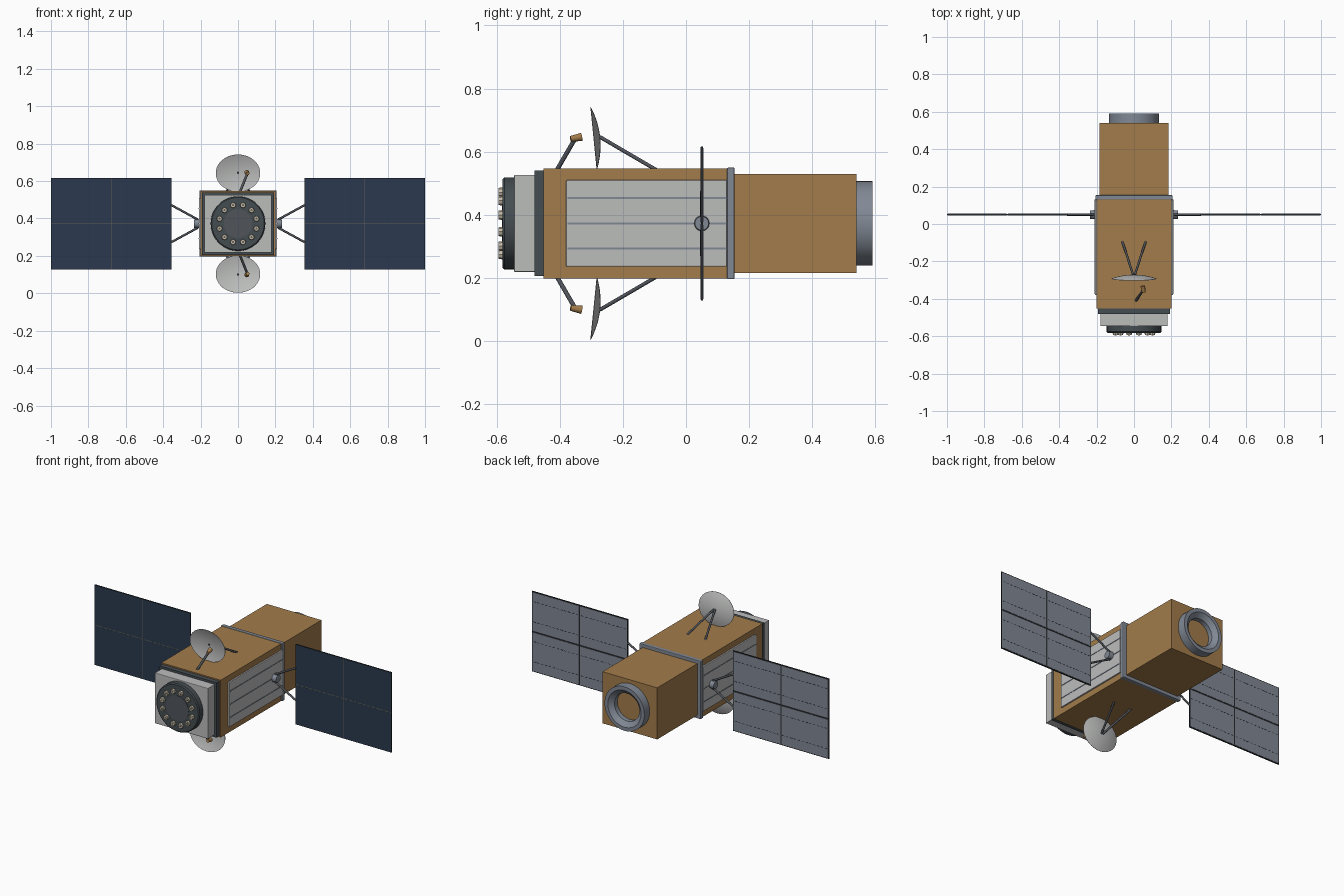
import bpy, bmesh, math
from mathutils import Vector, Matrix

if "Cube" in bpy.data.objects:
    bpy.data.objects.remove(bpy.data.objects["Cube"], do_unlink=True)

CZ = 0.3725  # height of the long axis


def material(name, rgb):
    m = bpy.data.materials.new(name)
    m.use_nodes = True
    m.diffuse_color = (*rgb, 1)
    m.node_tree.nodes["Principled BSDF"].inputs["Base Color"].default_value = (*rgb, 1)
    return m


GOLD = material("gold foil", (0.36, 0.20, 0.07))
LIGHT = material("light grey", (0.50, 0.51, 0.50))
STEEL = material("blue grey metal", (0.22, 0.25, 0.30))
SLATE = material("dark slate", (0.06, 0.075, 0.085))
DARK = material("near black", (0.02, 0.022, 0.025))
BLUE = material("solar blue", (0.024, 0.042, 0.078))
STRUT = material("strut grey", (0.08, 0.09, 0.105))
BEIGE = material("pale beige", (0.55, 0.50, 0.40))
BRONZE = material("dull bronze", (0.13, 0.115, 0.085))


def finish(bm, name, mat, smooth=False):
    bmesh.ops.recalc_face_normals(bm, faces=bm.faces)
    mesh = bpy.data.meshes.new(name)
    bm.to_mesh(mesh)
    bm.free()
    mesh.materials.append(mat)
    ob = bpy.data.objects.new(name, mesh)
    bpy.context.collection.objects.link(ob)
    if smooth:
        bpy.ops.object.select_all(action="DESELECT")
        ob.select_set(True)
        bpy.context.view_layer.objects.active = ob
        bpy.ops.object.shade_smooth_by_angle(angle=math.radians(35))
    return ob


def add_box(bm, x, y, z):
    """Box from three (low, high) ranges."""
    rs = (x, y, z)
    mid = Vector([(a + b) / 2 for a, b in rs])
    size = Vector([abs(b - a) for a, b in rs])
    bmesh.ops.create_cube(bm, size=1, matrix=Matrix.Translation(mid) @ Matrix.Diagonal(size.to_4d()))


def box(name, mat, x, y, z, bevel=0):
    bm = bmesh.new()
    add_box(bm, x, y, z)
    if bevel:
        bmesh.ops.bevel(bm, geom=bm.edges[:], offset=bevel, segments=2, profile=0.5, affect="EDGES")
    return finish(bm, name, mat)


def axis_box(name, mat, half_x, y, half_z, bevel=0):
    return box(name, mat, (-half_x, half_x), y, (CZ - half_z, CZ + half_z), bevel)


def add_rod(bm, a, b, r1, r2, sides):
    a, b = Vector(a), Vector(b)
    turn = (b - a).to_track_quat("Z", "Y").to_matrix().to_4x4()
    bmesh.ops.create_cone(bm, cap_ends=True, segments=sides, radius1=r1, radius2=r2,
                          depth=(b - a).length, matrix=Matrix.Translation((a + b) / 2) @ turn)


def rod(name, mat, a, b, r1, r2=None, sides=12):
    bm = bmesh.new()
    add_rod(bm, a, b, r1, r1 if r2 is None else r2, sides)
    return finish(bm, name, mat, True)


def lathe(name, mat, profile, sides=48, loop=False, matrix=None):
    """Turn (radius, y) points around the y axis."""
    bm = bmesh.new()
    pts = [bm.verts.new((r, y, 0)) for r, y in profile]
    pairs = list(zip(pts, pts[1:])) + ([(pts[-1], pts[0])] if loop else [])
    edges = [bm.edges.new(p) for p in pairs]
    bmesh.ops.spin(bm, geom=pts + edges, cent=(0, 0, 0), axis=(0, 1, 0),
                   angle=math.tau, steps=sides, use_duplicate=False)
    bmesh.ops.remove_doubles(bm, verts=bm.verts, dist=0.0002)
    bm.transform(matrix or Matrix.Translation((0, 0, CZ)))
    return finish(bm, name, mat, True)


# Main bus, rear module and collar
axis_box("main_body", GOLD, 0.2, (-0.452, 0.14), 0.174)
axis_box("rear_module", GOLD, 0.184, (0.14, 0.54), 0.157)
axis_box("collar", STEEL, 0.207, (0.13, 0.154), 0.177, 0.004)
lathe("rear_ring", STEEL, [(0.134, 0.538), (0.134, 0.592), (0.112, 0.592),
                           (0.084, 0.568), (0.084, 0.538)], loop=True)

# Front instrument end
axis_box("front_frame", SLATE, 0.192, (-0.48, -0.45), 0.167)
axis_box("front_box", LIGHT, 0.179, (-0.545, -0.478), 0.154, 0.003)
lathe("front_disc", SLATE, [(0, -0.54), (0.146, -0.54), (0.146, -0.576), (0.14, -0.582), (0, -0.582)])
rod("front_disc_centre", STRUT, (0, -0.581, CZ), (0, -0.584, CZ), 0.076, sides=32)
caps, cores = bmesh.new(), bmesh.new()
for i in range(12):
    a = math.tau * (i + 0.5) / 12
    x, z = 0.102 * math.cos(a), CZ + 0.102 * math.sin(a)
    add_rod(caps, (x, -0.58, z), (x, -0.594, z), 0.016, 0.014, 8)
    add_rod(cores, (x, -0.593, z), (x, -0.595, z), 0.006, 0.006, 8)
finish(caps, "front_nozzles", BEIGE)
finish(cores, "nozzle_cores", BRONZE)

for s, side in ((1, "left"), (-1, "right")):
    # Radiator on the body side
    box(side + "_radiator", LIGHT, (s * 0.198, s * 0.209), (-0.38, 0.13), (CZ - 0.137, CZ + 0.137), 0.003)
    bm = bmesh.new()
    for k in (-1, 0, 1):
        z = CZ + k * 0.08
        add_box(bm, (s * 0.205, s * 0.211), (-0.375, 0.13), (z - 0.003, z + 0.003))
    finish(bm, side + "_radiator_ribs", STEEL)

    # Wing hub and struts
    rod(side + "_wing_hub", STEEL, (s * 0.2, 0.05, CZ), (s * 0.236, 0.05, CZ), 0.025, 0.022, 20)
    for k, end in ((1, "upper"), (-1, "lower")):
        rod(f"{side}_{end}_wing_strut", STRUT, (s * 0.215, 0.05, CZ + k * 0.022),
            (s * 0.358, 0.05, CZ + k * 0.1), 0.006)

    # Solar wing core, with cells in front and backing plates behind
    box(side + "_wing_core", DARK, (s * 0.355, s), (0.048, 0.054), (CZ - 0.244, CZ + 0.244))
    cells, backs, dashes, seams = (bmesh.new() for _ in range(4))
    for x0, x1 in ((0.357, 0.676), (0.679, 0.998)):
        for k in (-1, 1):
            add_box(cells, (s * x0, s * x1), (0.0465, 0.049), (CZ + k * 0.002, CZ + k * 0.242))
            add_box(backs, (s * (x0 + 0.002), s * (x1 - 0.002)), (0.053, 0.0555),
                    (CZ + k * 0.005, CZ + k * 0.239))
            for h in (0.06, 0.183):
                for i in range(12):
                    x = x0 + 0.008 + i * 0.026
                    add_box(dashes, (s * x, s * (x + 0.016)), (0.055, 0.0562),
                            (CZ + k * h - 0.0013, CZ + k * h + 0.0013))
    add_box(seams, (s * 0.676, s * 0.679), (0.047, 0.049), (CZ - 0.242, CZ + 0.242))
    add_box(seams, (s * 0.357, s * 0.998), (0.047, 0.049), (CZ - 0.002, CZ + 0.002))
    finish(cells, side + "_solar_cells", BLUE)
    finish(backs, side + "_wing_backing", STEEL)
    finish(dashes, side + "_wing_back_dashes", DARK)
    finish(seams, side + "_wing_seams", BRONZE)

for s, end in ((1, "upper"), (-1, "lower")):
    # Shallow oval dish, tilted towards its feed
    place = (Matrix.Translation((0, -0.272, CZ + s * 0.272)) @ Matrix.Rotation(s * 0.1, 4, "X")
             @ Matrix.Diagonal((0.119, 1, 0.1, 1)))
    rs = [i / 8 for i in range(9)]
    profile = [(r, -0.02 * r * r) for r in rs] + [(r, -0.005 - 0.0165 * r * r) for r in reversed(rs)]
    lathe(end + "_dish", LIGHT, profile, 40, matrix=place)
    rod(end + "_dish_centre", DARK, (0, -0.276, CZ + s * 0.272), (0, -0.279, CZ + s * 0.272), 0.006)

    # Rear supports, feed arm and feed horn
    for k, side in ((1, "left"), (-1, "right")):
        rod(f"{end}_{side}_dish_strut", STRUT, (k * 0.004, -0.273, CZ + s * 0.274),
            (k * 0.062, -0.095, CZ + s * 0.17), 0.006)
    rod(end + "_feed_arm", STRUT, (0.01, -0.41, CZ + s * 0.168), (0.05, -0.352, CZ + s * 0.268), 0.007)
    rod(end + "_feed_horn", GOLD, (0.052, -0.366, CZ + s * 0.268), (0.047, -0.331, CZ + s * 0.274),
        0.009, 0.013, 16)
